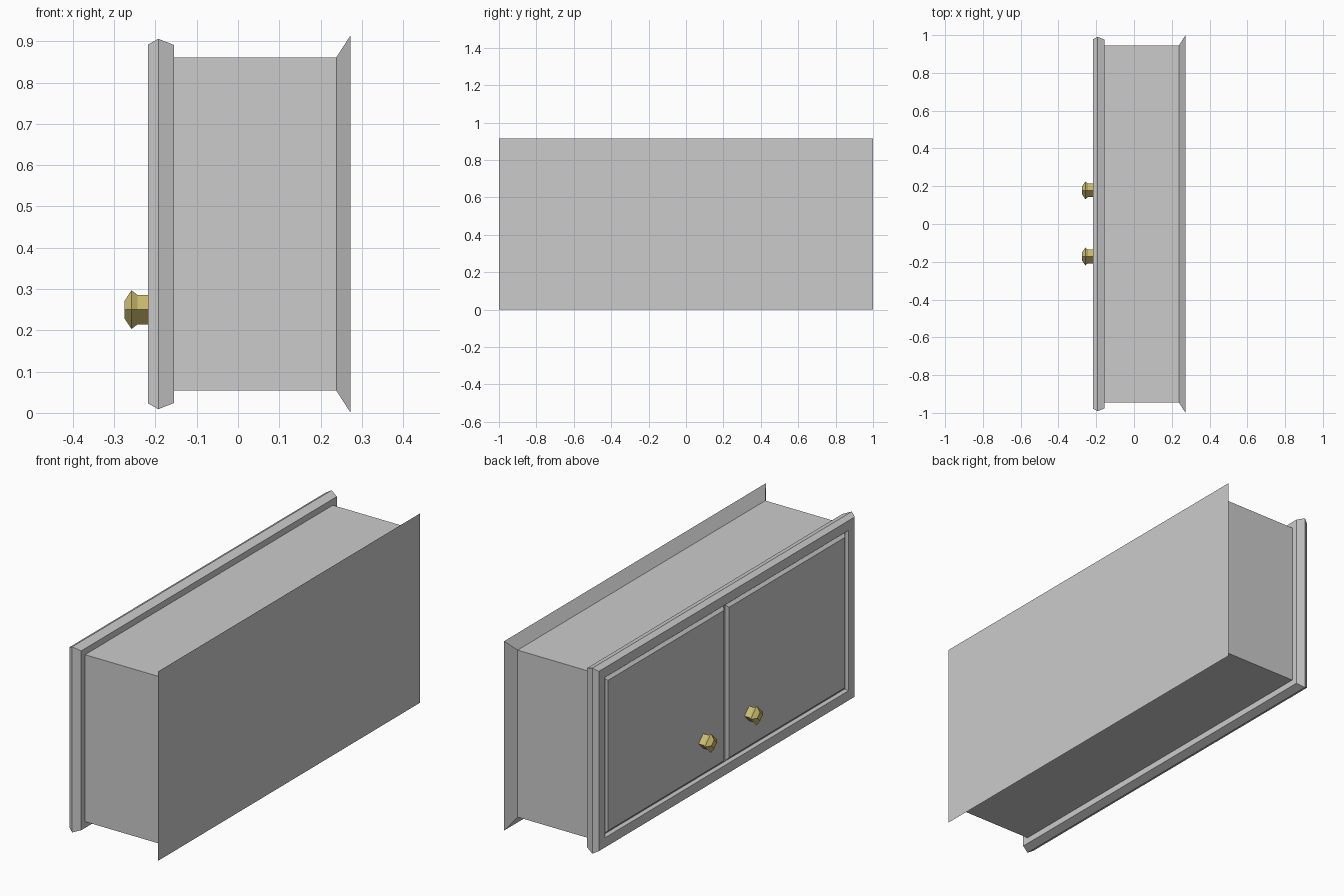
import bpy, bmesh, math

if "Cube" in bpy.data.objects:
    bpy.data.objects.remove(bpy.data.objects["Cube"])

ZC = 0.4575   # mid height of the cabinet


def loft(name, rings, mat=None):
    """Skin a list of equal-length point rings and cap both ends."""
    bm = bmesh.new()
    vr = [[bm.verts.new(p) for p in ring] for ring in rings]
    n = len(vr[0])
    for a, b in zip(vr, vr[1:]):
        for i in range(n):
            j = (i + 1) % n
            bm.faces.new((a[i], a[j], b[j], b[i]))
    bm.faces.new(vr[0][::-1])
    bm.faces.new(vr[-1])
    bmesh.ops.recalc_face_normals(bm, faces=bm.faces)
    me = bpy.data.meshes.new(name)
    bm.to_mesh(me)
    bm.free()
    ob = bpy.data.objects.new(name, me)
    bpy.context.collection.objects.link(ob)
    if mat:
        me.materials.append(mat)
    return ob


def rect(x, y0, y1, z0, z1):
    return [(x, y0, z0), (x, y1, z0), (x, y1, z1), (x, y0, z1)]


def inset_rect(x, d):
    """Cabinet outline (2.0 x 0.915) shrunk by d at depth x."""
    return rect(x, -1 + d, 1 - d, d, 2 * ZC - d)


# Cabinet: flared back plate, body, bevelled front rim, shallow door recess
loft("cabinet_body", [inset_rect(x, d) for x, d in (
    (0.273, 0.0), (0.238, 0.054), (-0.155, 0.054), (-0.155, 0.024),
    (-0.193, 0.009), (-0.218, 0.023), (-0.218, 0.070), (-0.204, 0.078))])

# Doors: bevelled panels sitting in the recess, with a groove between them
brass = bpy.data.materials.new("brass")
brass.diffuse_color = (0.60, 0.50, 0.16, 1)
brass.use_nodes = True
brass.node_tree.nodes["Principled BSDF"].inputs["Base Color"].default_value = brass.diffuse_color
for side, label, knob_y in ((1, "left", 0.178), (-1, "right", -0.172)):
    rings = []
    for x, e in ((-0.203, 0.0), (-0.217, 0.014)):
        ys = sorted((side * (0.005 + e), side * (0.920 - e)))
        rings.append(rect(x, *ys, 0.080 + e, 2 * ZC - 0.080 - e))
    loft(label + "_door", rings)

    # Knobs: four-sided turned profile pointing forward
    profile = ((-0.210, 0.036), (-0.244, 0.036), (-0.258, 0.047), (-0.275, 0.021))
    loft(label + "_knob", [[(x, knob_y + r * math.cos(k * math.pi / 2),
                             0.25 + r * math.sin(k * math.pi / 2)) for k in range(4)]
                           for x, r in profile], brass)
